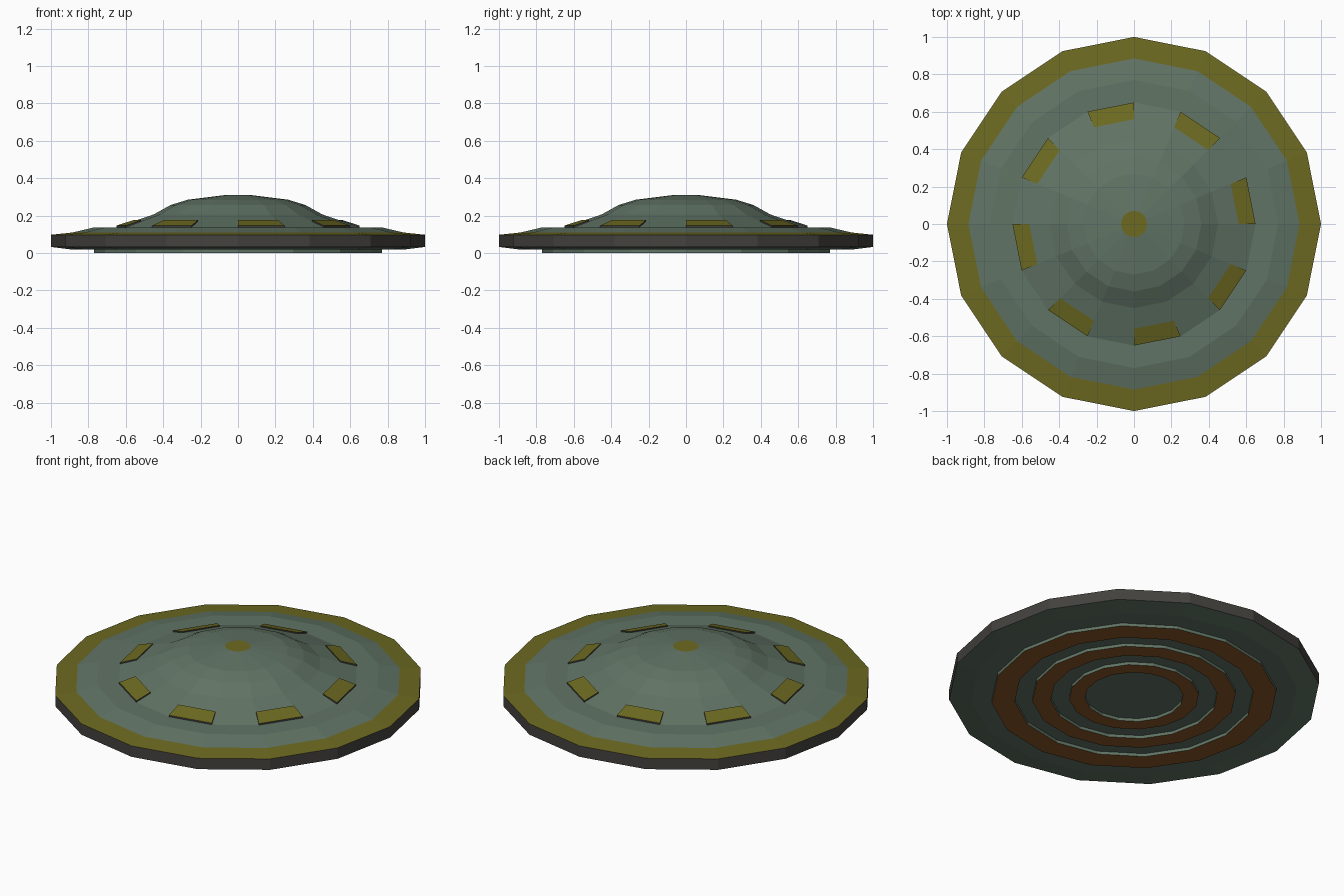
import bpy, bmesh, math

if "Cube" in bpy.data.objects:
    bpy.data.objects.remove(bpy.data.objects["Cube"])

SIDES = 16


def material(name, rgb):
    lin = [((c / 255 + 0.055) / 1.055) ** 2.4 for c in rgb]
    m = bpy.data.materials.new(name)
    m.diffuse_color = (*lin, 1)
    m.use_nodes = True
    m.node_tree.nodes["Principled BSDF"].inputs["Base Color"].default_value = m.diffuse_color
    return m


green = material("hull green", (97, 116, 101))
olive = material("olive yellow", (109, 106, 33))
grey = material("rim grey", (68, 66, 62))
orange = material("burnt orange", (140, 86, 38))


def ring_points(bm, r, z, count=SIDES, start=0):
    step = math.tau / SIDES
    return [bm.verts.new((r * math.cos((start + i) * step),
                          r * math.sin((start + i) * step), z)) for i in range(count)]


def finish(bm, name, mats):
    bmesh.ops.recalc_face_normals(bm, faces=bm.faces)
    me = bpy.data.meshes.new(name)
    bm.to_mesh(me)
    bm.free()
    for m in mats:
        me.materials.append(m)
    ob = bpy.data.objects.new(name, me)
    bpy.context.collection.objects.link(ob)
    return ob


def lathe(name, profile, band_mats, mats, closed=False):
    """Revolve (r, z) points; band_mats gives the material of each band."""
    bm = bmesh.new()
    rings = [ring_points(bm, r, z) for r, z in profile]
    pairs = list(zip(rings, rings[1:]))
    if closed:
        pairs.append((rings[-1], rings[0]))
    for (a, b), mi in zip(pairs, band_mats):
        for i in range(SIDES):
            j = (i + 1) % SIDES
            bm.faces.new((a[i], a[j], b[j], b[i])).material_index = mi
    if not closed:
        bm.faces.new(rings[0]).material_index = 0
        bm.faces.new(rings[-1]).material_index = 1
    return finish(bm, name, mats)


# Saucer hull: underside, rim, yellow edge band, dome and top light
hull = [(0.88, 0.018), (1.0, 0.033), (1.0, 0.098), (0.885, 0.110), (0.77, 0.137),
        (0.65, 0.138), (0.45, 0.207), (0.36, 0.257), (0.27, 0.285), (0.07, 0.31)]
lathe("saucer_hull", hull, [0, 2, 1, 0, 0, 0, 0, 0, 0], [green, olive, grey])

# Raised rings on the underside
for n, (r0, r1) in enumerate([(0.265, 0.35), (0.45, 0.55), (0.645, 0.77)]):
    lathe(f"underside_ring_{n + 1}",
          [(r0, 0.0), (r1, 0.0), (r1, 0.02), (r0, 0.02)],
          [1, 0, 0, 0], [green, orange], closed=True)

# Window plates on every other facet of the dome
for n in range(8):
    bm = bmesh.new()
    corners = [ring_points(bm, r, z, 2, n * 2)
               for r, z in [(0.65, 0.147), (0.56, 0.176), (0.56, 0.166), (0.65, 0.137)]]
    for k in range(4):
        a, b = corners[k], corners[(k + 1) % 4]
        bm.faces.new((a[0], a[1], b[1], b[0])).material_index = 0 if k == 0 else 1
    for s in range(2):
        bm.faces.new([c[s] for c in corners]).material_index = 1
    finish(bm, f"window_plate_{n + 1}", [olive, grey])
